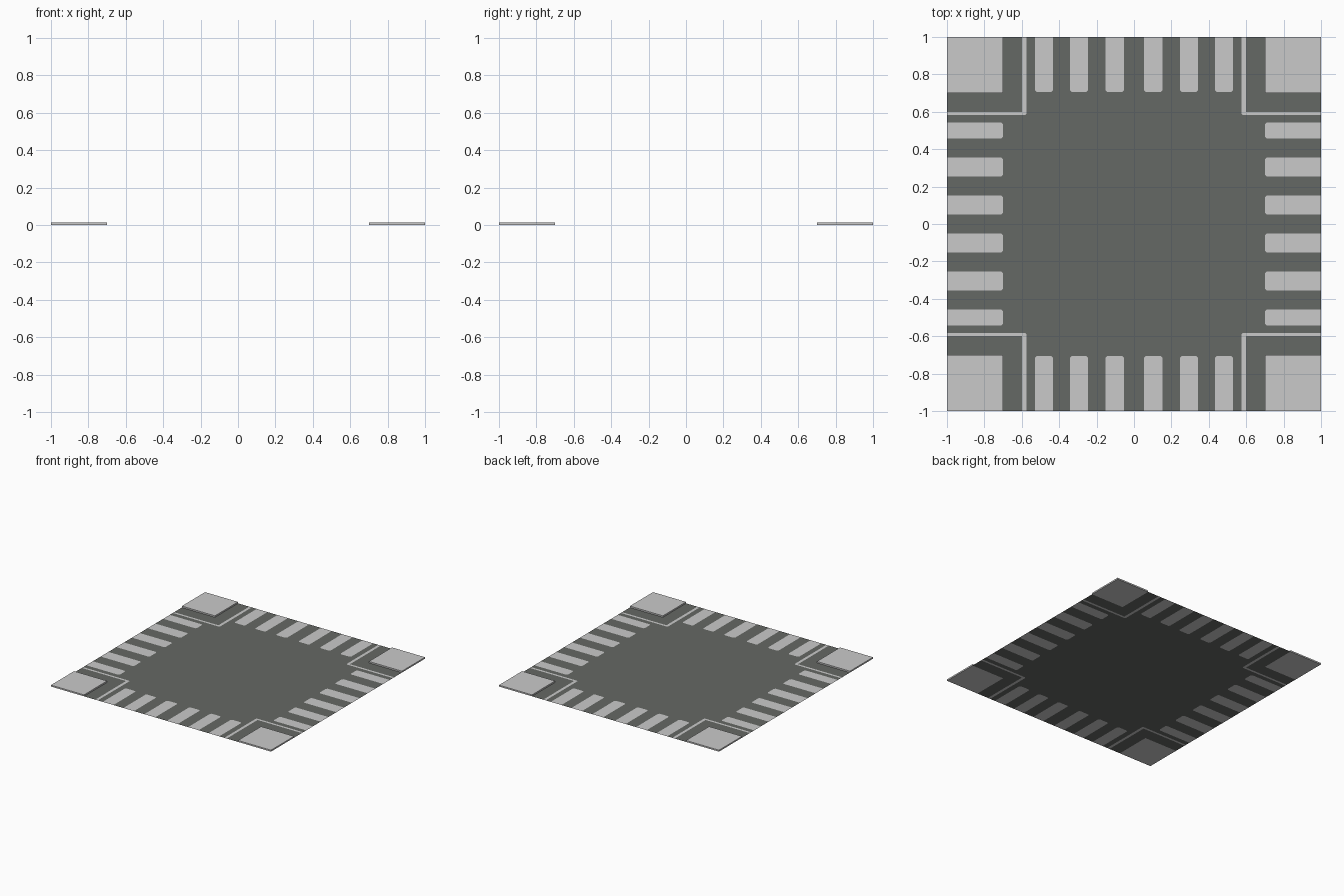
import bpy, bmesh, math
from mathutils import Vector
from mathutils.geometry import delaunay_2d_cdt

if "Cube" in bpy.data.objects:
    bpy.data.objects.remove(bpy.data.objects["Cube"])


def material(name, rgb):
    m = bpy.data.materials.new(name)
    m.diffuse_color = (*rgb, 1)
    m.use_nodes = True
    m.node_tree.nodes["Principled BSDF"].inputs["Base Color"].default_value = m.diffuse_color
    return m


ASPHALT = material("asphalt grey", (0.130, 0.138, 0.128))
PAINT = material("road paint and pavement light grey", (0.59, 0.59, 0.59))
INNER = 0.70   # inner edge of the pavement corners
HEIGHT = 0.012  # kerb height


def stripe(x0, x1, y0, y1, c=0.01):
    """Crossing bar running to the tile edge y1, inner corners clipped."""
    return [(x0 + c, y0), (x1 - c, y0), (x1, y0 + c), (x1, y1), (x0, y1), (x0, y0 + c)]


def swap(poly):
    return [(y, x) for x, y in poly]


def flip(poly, sx, sy):
    p = [(x * sx, y * sy) for x, y in poly]
    area = sum(p[i - 1][0] * p[i][1] - p[i][0] * p[i - 1][1] for i in range(len(p)))
    return p if area > 0 else p[::-1]


# Painted marks: crossing bars on four sides, stop-line corners
marks = []
for s in (1, -1):
    for t in (1, -1):
        for c, w in ((0.1025, 0.098), (0.294, 0.096), (0.481, 0.097)):
            marks.append(flip(stripe(c - w / 2, c + w / 2, 0.705, 1), s, t))
        for c, w in ((0.1015, 0.10), (0.305, 0.10), (0.4995, 0.086)):
            marks.append(flip(swap(stripe(c - w / 2, c + w / 2, 0.70, 1)), s, t))
        a, b, k = 0.575, 0.598, 0.008
        marks.append(flip([(a + k, a + 0.007), (1, a + 0.007), (1, b + 0.002), (b, b + 0.002),
                           (b, 1), (a, 1), (a, a + k + 0.007)], s, t))

# Road outline: a cross between the pavement corners
i = INNER
outline = []
for q in range(4):
    ca, sa = round(math.cos(q * math.pi / 2)), round(math.sin(q * math.pi / 2))
    for x, y in ((1, -i), (1, i), (i, i)):
        outline.append((x * ca - y * sa, x * sa + y * ca))

# Road: one sheet with the marks cut into it
pts, loops = [], []
for poly in [outline] + marks:
    loops.append(list(range(len(pts), len(pts) + len(poly))))
    pts += [Vector(p) for p in poly]
v, e, f, _, _, src = delaunay_2d_cdt(pts, [], loops, 1, 1e-5)
me = bpy.data.meshes.new("road")
me.from_pydata([(p.x, p.y, 0) for p in v], [], f)
me.materials.append(ASPHALT)
me.materials.append(PAINT)
for poly, s in zip(me.polygons, src):
    poly.material_index = 1 if any(n > 0 for n in s) else 0
bm = bmesh.new()
bm.from_mesh(me)
for face in bm.faces:
    if face.normal.z < 0:
        face.normal_flip()
bmesh.ops.dissolve_limit(bm, angle_limit=0.01, verts=bm.verts, edges=bm.edges,
                         delimit={'MATERIAL'})
bm.to_mesh(me)
bm.free()
bpy.context.collection.objects.link(bpy.data.objects.new("road", me))

# Raised pavement corners
for sx, nx in ((1, "right"), (-1, "left")):
    for sy, ny in ((1, "back"), (-1, "front")):
        bm = bmesh.new()
        bmesh.ops.create_cube(bm, size=1)
        for p in bm.verts:
            p.co = ((p.co.x * (1 - i) + (1 + i) / 2 * sx),
                    (p.co.y * (1 - i) + (1 + i) / 2 * sy),
                    (p.co.z + 0.5) * HEIGHT)
        me = bpy.data.meshes.new("pavement")
        bm.to_mesh(me)
        bm.free()
        me.materials.append(PAINT)
        bpy.context.collection.objects.link(
            bpy.data.objects.new("pavement_corner_%s_%s" % (ny, nx), me))
